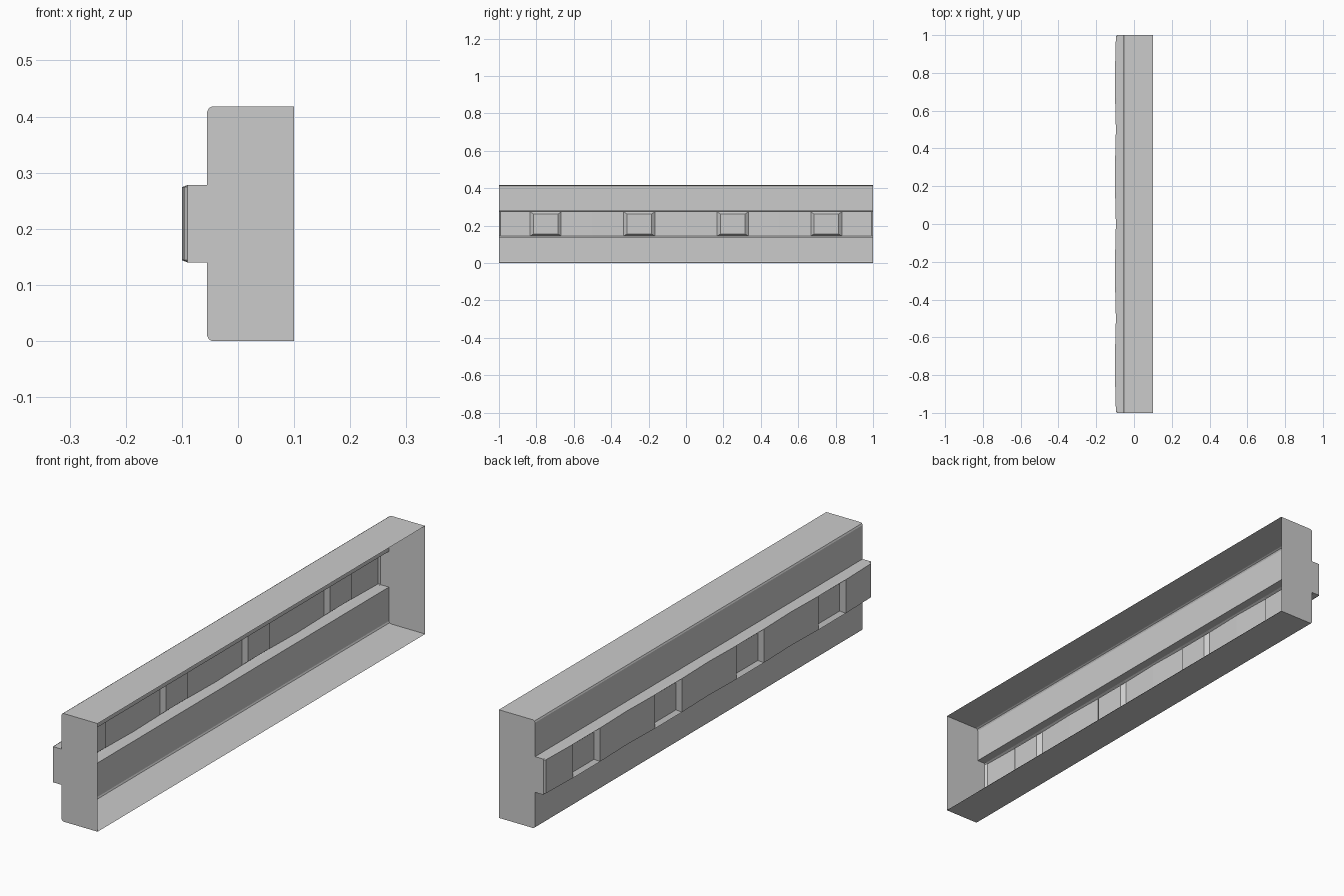
import bpy, bmesh

if "Cube" in bpy.data.objects:
    bpy.data.objects.remove(bpy.data.objects["Cube"])

H = 0.418                      # overall height
POCKETS = (-0.75, -0.25, 0.25, 0.75)
HALF = 0.083                   # half length of a pocket
PROUD, DIP, EDGE = -0.1, -0.096, -0.09


def section(xf):
    """Open cross-section (x, z); xf is the depth of the rib face."""
    lower = [(0.1, 0), (-0.046, 0), (-0.052, 0.003), (-0.055, 0.009),
             (-0.055, 0.14), (EDGE, 0.14), (xf, 0.144)]
    return lower + [(x, H - z) for x, z in reversed(lower)]


# stations along the length: (y, rib face depth, starts a pocket)
stations = [(-1, EDGE, False), (-0.992, DIP, False)]
for c in POCKETS:
    stations += [(c - HALF, PROUD, True), (c + HALF, PROUD, False)]
    if c < 0.7:
        stations.append((c + 0.25, DIP, False))
stations += [(0.992, DIP, False), (1, EDGE, False)]

bm = bmesh.new()
rings = [[bm.verts.new((x, y, z)) for x, z in section(xf)] for y, xf, _ in stations]
FACE = 6                       # index of the rib face in the section

# trim skin with pockets sunk into the rib
for (y, xf, pocket), a, b in zip(stations, rings, rings[1:]):
    for i in range(len(a) - 1):
        quad = [a[i], a[i + 1], b[i + 1], b[i]]
        if not (pocket and i == FACE):
            bm.faces.new(quad)
            continue
        mid = y + HALF
        floor = []
        for v in quad:
            fy = mid + (v.co.y - mid) * 0.79
            fz = H / 2 + (v.co.z - H / 2) * 0.82
            floor.append(bm.verts.new((-0.086, fy, fz)))
        for k in range(4):
            n = (k + 1) % 4
            bm.faces.new([quad[k], quad[n], floor[n], floor[k]])
        bm.faces.new(floor)

# closed ends, back left open
bm.faces.new(rings[0])
bm.faces.new(list(reversed(rings[-1])))
bmesh.ops.recalc_face_normals(bm, faces=bm.faces)

# normals point outward
bm.faces.ensure_lookup_table()
bm.normal_update()
if bm.faces[0].normal.z > 0:
    bmesh.ops.reverse_faces(bm, faces=bm.faces)
bmesh.ops.dissolve_limit(bm, angle_limit=0.001, verts=bm.verts, edges=bm.edges)

mesh = bpy.data.meshes.new("wall_trim")
bm.to_mesh(mesh)
bm.free()
bpy.context.collection.objects.link(bpy.data.objects.new("wall_trim", mesh))
